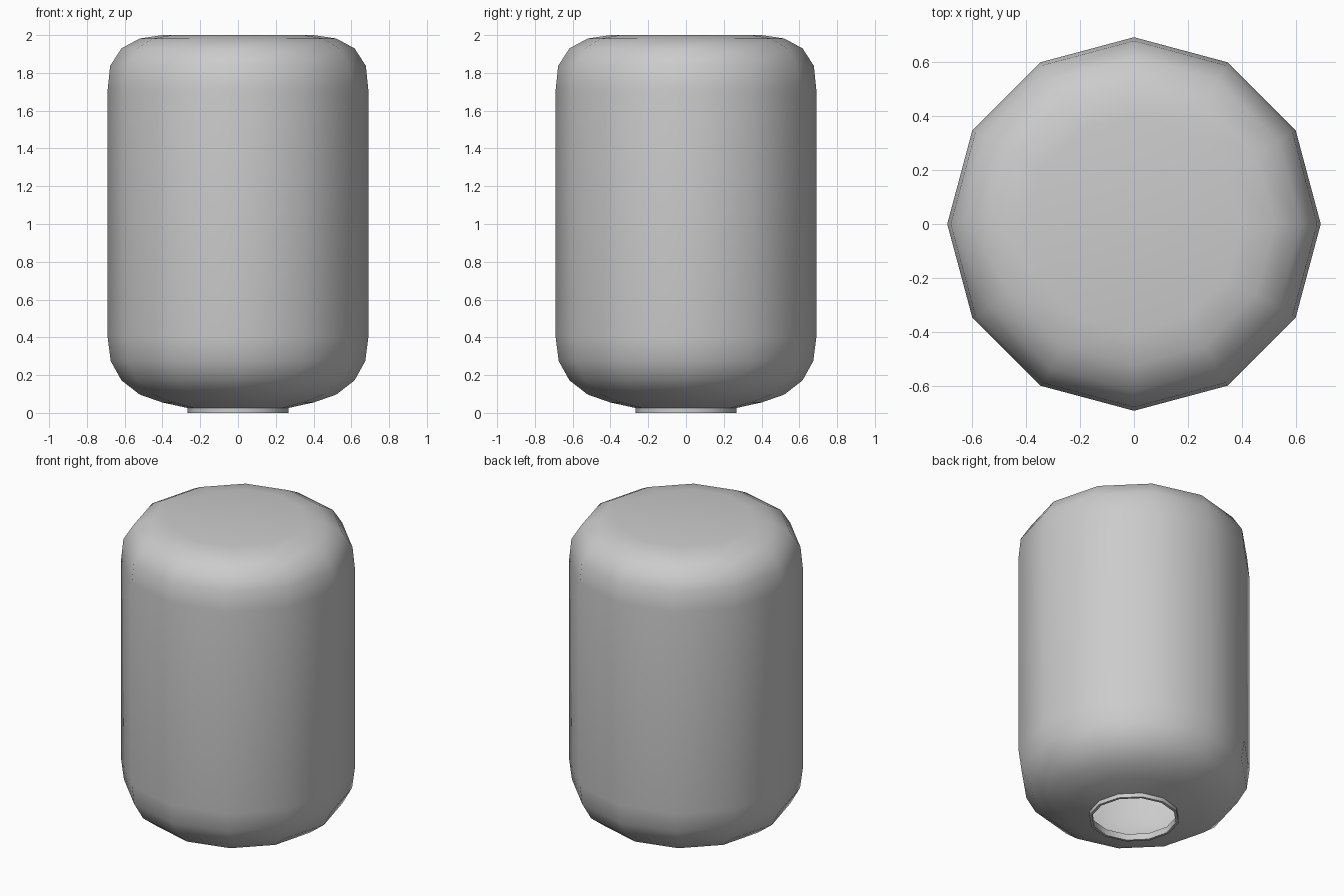
import bpy, bmesh, math

if "Cube" in bpy.data.objects:
    bpy.data.objects.remove(bpy.data.objects["Cube"])

SIDES = 12
WALL = 0.016

# Outer profile (radius, height) from open neck up to the flat top
PROFILE = [(0.267, 0.0), (0.267, 0.026), (0.40, 0.055), (0.52, 0.097),
           (0.617, 0.172), (0.674, 0.275), (0.69, 0.40), (0.69, 1.71),
           (0.677, 1.837), (0.617, 1.93), (0.52, 1.982), (0.40, 2.0)]


def lathe(name, profile, sides):
    bm = bmesh.new()
    rings = []
    for r, z in profile:
        rings.append([bm.verts.new((r * math.cos(2 * math.pi * i / sides),
                                    r * math.sin(2 * math.pi * i / sides), z))
                      for i in range(sides)])
    for low, high in zip(rings, rings[1:]):
        for i in range(sides):
            j = (i + 1) % sides
            bm.faces.new((low[i], low[j], high[j], high[i]))
    bm.faces.new(rings[-1])  # closed top
    mesh = bpy.data.meshes.new(name)
    bm.to_mesh(mesh)
    bm.free()
    obj = bpy.data.objects.new(name, mesh)
    bpy.context.collection.objects.link(obj)
    return obj


# Hollow lamp globe, open at the neck
globe = lathe("lamp_globe", PROFILE, SIDES)
bpy.context.view_layer.objects.active = globe
globe.select_set(True)

# Thin wall thickness
wall = globe.modifiers.new("wall", 'SOLIDIFY')
wall.thickness = WALL
wall.offset = -1
wall.use_even_offset = True
bpy.ops.object.modifier_apply(modifier=wall.name)

# Smooth body with a crisp neck
bpy.ops.object.shade_smooth_by_angle(angle=math.radians(45))
